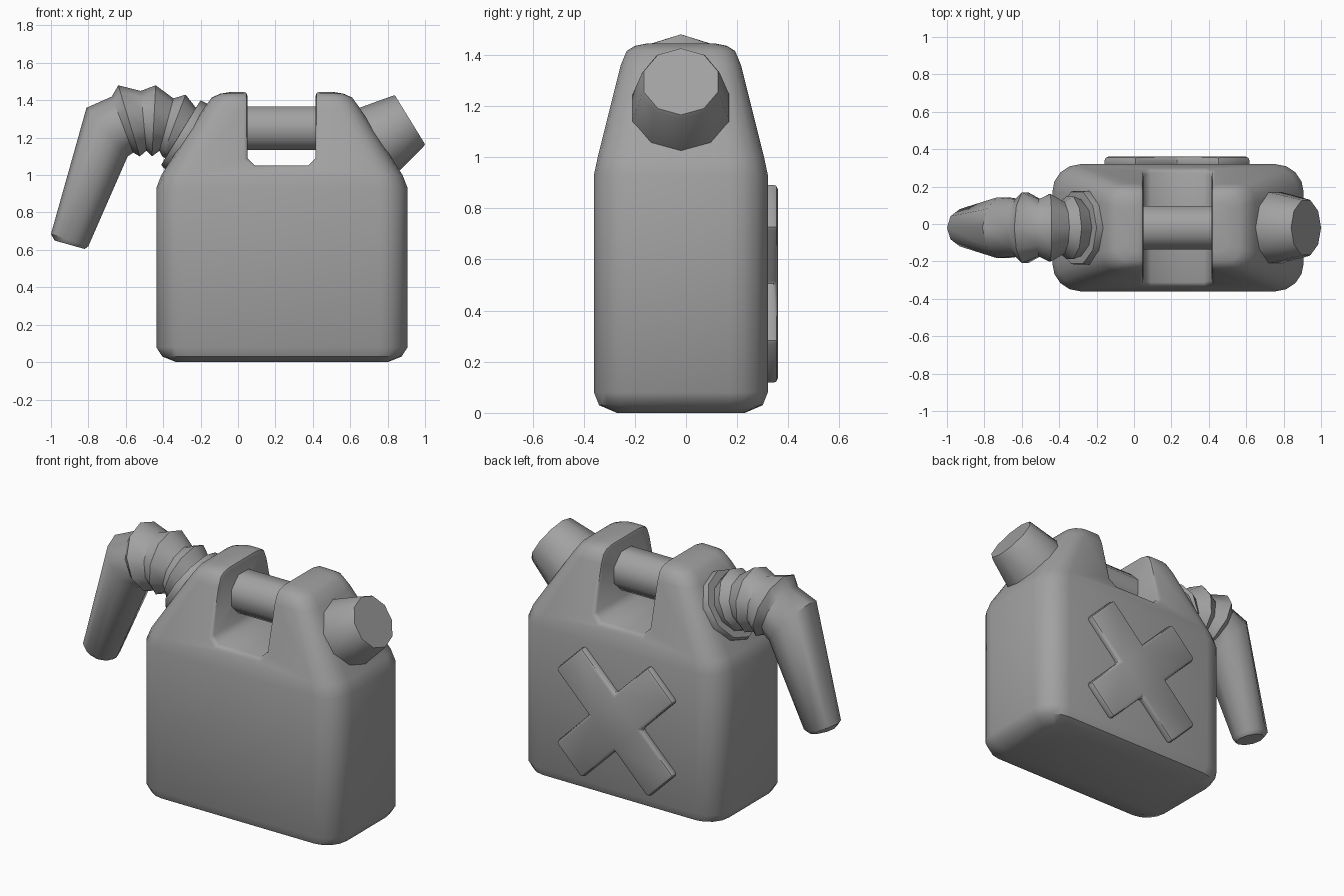
import bpy, bmesh, math
from mathutils import Vector

if "Cube" in bpy.data.objects:
    bpy.data.objects.remove(bpy.data.objects["Cube"], do_unlink=True)

CX, CY = 0.235, -0.02

grey = bpy.data.materials.new("plain_grey")
grey.use_nodes = True
grey.diffuse_color = (0.36, 0.36, 0.36, 1)
grey.node_tree.nodes["Principled BSDF"].inputs["Base Color"].default_value = grey.diffuse_color


def loft(name, rings):
    """Skin a list of equal-length point rings and cap both ends."""
    bm = bmesh.new()
    loops = [[bm.verts.new(p) for p in ring] for ring in rings]
    for a, b in zip(loops, loops[1:]):
        for i in range(len(a)):
            j = (i + 1) % len(a)
            bm.faces.new((a[i], a[j], b[j], b[i]))
    bm.faces.new(loops[0])
    bm.faces.new(loops[-1])
    bmesh.ops.recalc_face_normals(bm, faces=bm.faces)
    mesh = bpy.data.meshes.new(name)
    bm.to_mesh(mesh)
    bm.free()
    mesh.materials.append(grey)
    obj = bpy.data.objects.new(name, mesh)
    bpy.context.collection.objects.link(obj)
    return obj


def finish(obj, angle):
    """Apply modifiers, then smooth while keeping hard edges."""
    bpy.ops.object.select_all(action="DESELECT")
    obj.select_set(True)
    bpy.context.view_layer.objects.active = obj
    for m in list(obj.modifiers):
        bpy.ops.object.modifier_apply(modifier=m.name)
    bpy.ops.object.shade_smooth_by_angle(angle=math.radians(angle))


def bevel(obj, width, segments, angle):
    m = obj.modifiers.new("rounding", "BEVEL")
    m.width, m.segments = width, segments
    m.limit_method = "ANGLE"
    m.angle_limit = math.radians(angle)
    return m


def rounded_rect(z, hx, hy, r, steps=4):
    pts = []
    for k, (sx, sy) in enumerate([(1, 1), (-1, 1), (-1, -1), (1, -1)]):
        for s in range(steps + 1):
            a = math.pi / 2 * (k + s / steps)
            pts.append((CX + sx * (hx - r) + r * math.cos(a),
                        CY + sy * (hy - r) + r * math.sin(a), z))
    return pts


def round_ring(top, bottom, sides=10, phase=0):
    """Circle seen edge-on from the front, running from top to bottom."""
    t, b = (Vector((p[0], CY, p[1])) for p in (top, bottom))
    mid, half = (t + b) / 2, (t - b) / 2
    side = Vector((0, half.length, 0))
    angles = [2 * math.pi * (i + phase) / sides for i in range(sides)]
    return [mid + half * math.cos(a) + side * math.sin(a) for a in angles]


# Can body: rounded box tapering to a narrow top
body = loft("can_body", [rounded_rect(*r) for r in [
    (0, .565, .25, .08), (.03, .64, .32, .13), (.08, .672, .34, .15),
    (.93, .672, .34, .15), (1.0, .645, .325, .14), (1.36, .415, .235, .10),
    (1.415, .375, .212, .09), (1.435, .33, .18, .07), (1.445, .27, .13, .05)]])

# Hand opening cut through the top, with chamfered lower corners
outline = [(.05, 1.7), (.05, 1.09), (.09, 1.05), (.375, 1.05), (.415, 1.09), (.415, 1.7)]
cutter = loft("opening_cutter", [[(x, y, z) for x, z in outline] for y in (-.6, .6)])
cutter.hide_render = True
cut = body.modifiers.new("opening", "BOOLEAN")
cut.operation, cut.object, cut.solver = "DIFFERENCE", cutter, "EXACT"
bevel(body, .02, 2, 50).use_clamp_overlap = False
finish(body, 40)
bpy.data.objects.remove(cutter, do_unlink=True)

# Grip bar across the opening
grip = loft("grip_bar", [round_ring((x, 1.375), (x, 1.125), 8, .5) for x in (.03, .435)])
finish(grip, 50)

# Filler cap on the sloping shoulder
cap = loft("filler_cap", [round_ring(*p) for p in [
    ((.61, 1.33), (.83, 1.0)), ((.65, 1.36), (.87, 1.03)),
    ((.83, 1.425), (.99, 1.15)), ((.84, 1.425), (1.0, 1.165))]])
finish(cap, 40)

# Ribbed flexible neck running into a tapered spout
spout = loft("bellows_spout", [round_ring(*p) for p in [
    ((-.14, 1.36), (-.37, 1.02)), ((-.17, 1.385), (-.40, 1.04)),
    ((-.20, 1.40), (-.41, 1.055)), ((-.225, 1.36), (-.39, 1.09)),
    ((-.28, 1.43), (-.405, 1.10)), ((-.345, 1.41), (-.42, 1.13)),
    ((-.44, 1.48), (-.46, 1.10)), ((-.52, 1.45), (-.49, 1.13)),
    ((-.64, 1.48), (-.525, 1.10)), ((-.675, 1.42), (-.56, 1.12)),
    ((-.81, 1.36), (-.59, 1.10)), ((-1.0, .685), (-.80, .62)),
    ((-.98, .65), (-.82, .605))]])
finish(spout, 40)

# Raised diagonal cross on the back
L, w = .435, .122
corner = [(L, -w), (L, w), (w, w)]
plan = []
for k in range(4):
    a = math.pi / 4 + k * math.pi / 2
    plan += [(u * math.cos(a) - v * math.sin(a), u * math.sin(a) + v * math.cos(a))
             for u, v in corner]
cross = loft("back_cross", [[(CX - .005 + x, y, .505 + z) for x, z in plan] for y in (.30, .36)])
bevel(cross, .018, 2, 30)
finish(cross, 35)
